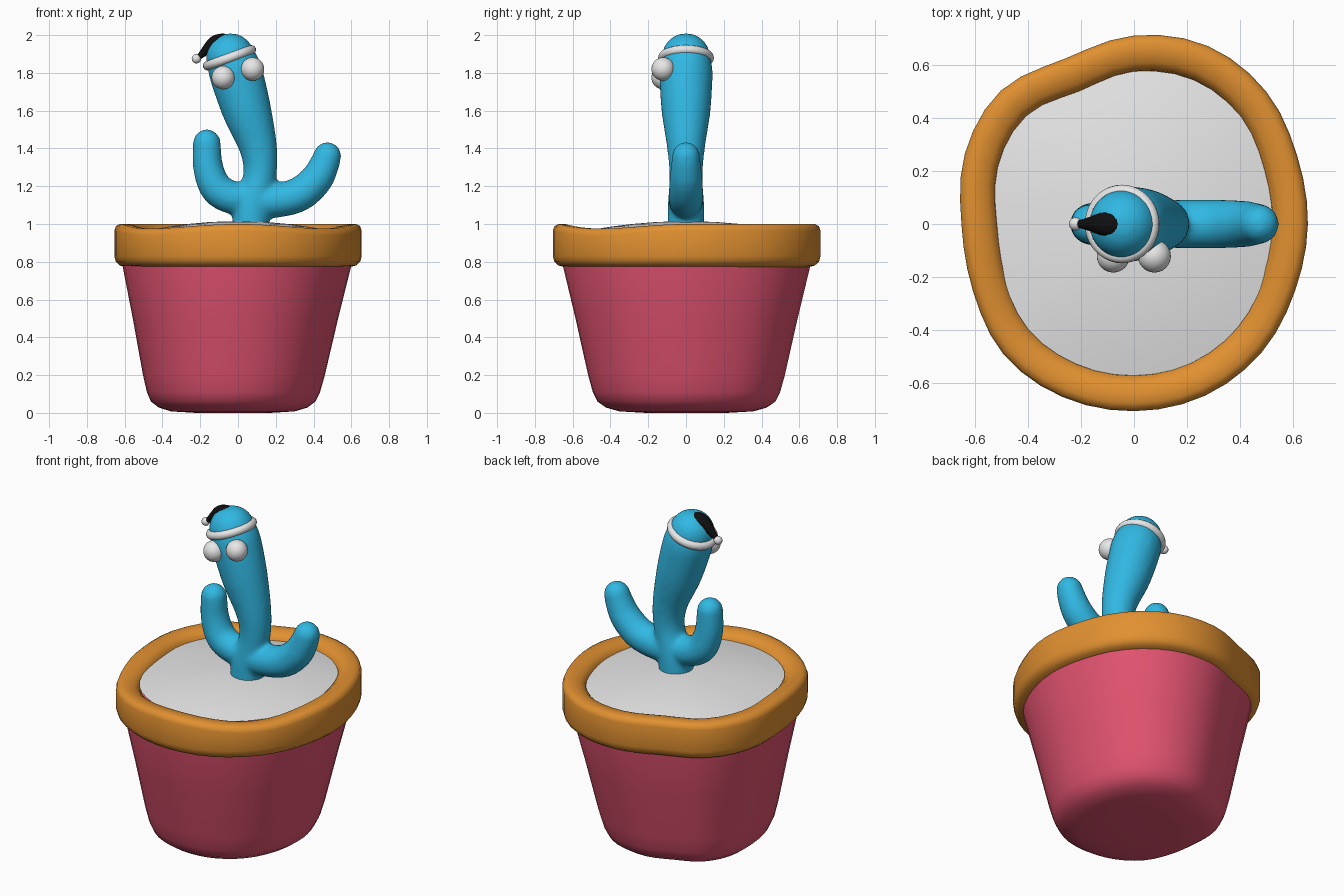
import bpy, bmesh
from math import sin, cos, pi, radians
from mathutils import Vector

if "Cube" in bpy.data.objects:
    bpy.data.objects.remove(bpy.data.objects["Cube"])


def material(name, r, g, b):
    m = bpy.data.materials.new(name)
    m.use_nodes = True
    m.diffuse_color = (r, g, b, 1)
    m.node_tree.nodes["Principled BSDF"].inputs["Base Color"].default_value = (r, g, b, 1)
    return m


PINK = material("pink clay", 0.75, 0.085, 0.16)
ORANGE = material("orange glaze", 0.75, 0.28, 0.03)
BLUE = material("cactus blue", 0.03, 0.48, 0.77)
WHITE = material("white", 0.8, 0.8, 0.8)
BLACK = material("black felt", 0.005, 0.005, 0.005)


def finish(bm, name, mat, angle=50):
    bmesh.ops.recalc_face_normals(bm, faces=bm.faces)
    mesh = bpy.data.meshes.new(name)
    bm.to_mesh(mesh)
    bm.free()
    ob = bpy.data.objects.new(name, mesh)
    bpy.context.collection.objects.link(ob)
    mesh.materials.append(mat)
    bpy.ops.object.select_all(action='DESELECT')
    ob.select_set(True)
    bpy.context.view_layer.objects.active = ob
    bpy.ops.object.shade_smooth_by_angle(angle=radians(angle))
    return ob


def loft(bm, rings):
    """Skin a list of closed rings and cap both ends."""
    loops = [[bm.verts.new(p) for p in ring] for ring in rings]
    for a, b in zip(loops, loops[1:]):
        for i in range(len(a)):
            j = (i + 1) % len(a)
            bm.faces.new((a[i], a[j], b[j], b[i]))
    bm.faces.new(loops[0])
    bm.faces.new(loops[-1])


def spline(p0, p1, p2, p3, t):
    return 0.5 * (2 * p1 + (p2 - p0) * t + (2 * p0 - 5 * p1 + 4 * p2 - p3) * t * t
                  + (3 * p1 - p0 - 3 * p2 + p3) * t ** 3)


# Uneven outline of the pot: one radius every 22.5 degrees
OUTLINE = [.655, .666, .705, .726, .71, .675, .71, .69,
           .65, .657, .695, .705, .705, .70, .682, .657]
SEGS = 48


def radius(a):
    n = len(OUTLINE)
    f = a / (2 * pi) * n
    i = int(f)
    return spline(*[OUTLINE[(i + k) % n] for k in (-1, 0, 1, 2)], f - i)


ANGLES = [2 * pi * i / SEGS for i in range(SEGS)]


def outline_ring(z, scale=1, offset=0, shift=0, wave=0):
    ring = []
    for a in ANGLES:
        r = radius(a) * scale + offset
        dip = wave * sin(2 * a) ** 2 if sin(a) < 0 else 0
        ring.append(Vector((r * cos(a) + shift, r * sin(a), z - dip)))
    return ring


# Pot body
bm = bmesh.new()
profile = [(.3, 0), (.5, .008), (.6, .028), (.665, .06), (.7, .11), (.735, .2),
           (.83, .5), (.925, .78), (.93, .84)]
loft(bm, [outline_ring(z, s, shift=-.027 * (1 - z)) for s, z in profile])
finish(bm, "pot_body", PINK)

# Rounded rim
bm = bmesh.new()
profile = [(-.065, .772), (-.03, .78), (-.008, .80), (0, .83), (0, .965), (-.008, .988),
           (-.03, 1), (-.065, 1), (-.105, .99), (-.132, .965), (-.145, .9)]
loft(bm, [outline_ring(z, offset=o, wave=.025 if z > .95 else 0) for o, z in profile])
caps = [f for f in bm.faces if len(f.verts) > 4]
bmesh.ops.delete(bm, geom=caps, context='FACES_ONLY')
finish(bm, "pot_rim", ORANGE)

# Domed soil
bm = bmesh.new()
loft(bm, [outline_ring(.955 + .06 * (1 - s * s), s * .81) for s in (1, .85, .7, .5, .3, .12)])
finish(bm, "soil", WHITE)


def tube(bm, path, sides=24, steps=6):
    """Round tube through (x, z, radius) points lying in the plane y = 0."""
    pts = [Vector(p) for p in path]
    pts = [2 * pts[0] - pts[1]] + pts + [2 * pts[-1] - pts[-2]]
    fine = [spline(*pts[i:i + 4], k / steps)
            for i in range(len(pts) - 3) for k in range(steps)] + [pts[-2]]
    rings = []
    for i, p in enumerate(fine):
        d = fine[min(i + 1, len(fine) - 1)] - fine[max(i - 1, 0)]
        side = Vector((d.y, 0, -d.x)).normalized()
        rings.append([Vector((p.x, 0, p.y)) + p.z * (side * cos(a) + Vector((0, sin(a), 0)))
                      for a in (2 * pi * k / sides for k in range(sides))])
    loft(bm, rings)


def ball(bm, x, y, z, r):
    made = bmesh.ops.create_uvsphere(bm, u_segments=24, v_segments=16, radius=r)
    bmesh.ops.translate(bm, verts=made["verts"], vec=(x, y, z))


# Cactus trunk and two arms, fused into one skin
bm = bmesh.new()
limbs = [
    [(.065, .96, .098), (.075, 1.1, .097), (.115, 1.25, .088), (.108, 1.4, .1),
     (.047, 1.6, .13), (-.012, 1.8, .141), (-.04, 1.88, .13)],
    [(.08, 1.13, .08), (-.03, 1.14, .088), (-.115, 1.19, .087), (-.158, 1.3, .08),
     (-.165, 1.428, .074)],
    [(.08, 1.12, .09), (.2, 1.125, .092), (.32, 1.155, .092), (.41, 1.23, .088),
     (.455, 1.31, .08), (.473, 1.36, .074)],
]
for limb in limbs:
    tube(bm, limb)
    x, z, r = limb[-1]
    ball(bm, x, 0, z, r)
cactus = finish(bm, "cactus", BLUE)
remesh = cactus.modifiers.new("fuse", 'REMESH')
remesh.mode = 'VOXEL'
remesh.voxel_size = .014
remesh.use_smooth_shade = True
smooth = cactus.modifiers.new("soften", 'SMOOTH')
smooth.iterations = 8

# Eyes
for name, x, z in (("right_eye", -.078, 1.775), ("left_eye", .077, 1.82)):
    bm = bmesh.new()
    ball(bm, x, -.121, z, .062)
    finish(bm, name, WHITE)

# Hat crown with its drooping tip
bm = bmesh.new()
tube(bm, [(-.045, 1.878, .122), (-.064, 1.925, .092), (-.088, 1.952, .06),
          (-.125, 1.953, .042), (-.165, 1.923, .027), (-.21, 1.88, .013)])
finish(bm, "hat_crown", BLACK)

# Hat brim and pompom
bpy.ops.mesh.primitive_torus_add(major_radius=.123, minor_radius=.025, major_segments=40,
                                 minor_segments=14, location=(-.045, 0, 1.88),
                                 rotation=(0, radians(-20), 0))
brim = bpy.context.object
brim.name = "hat_brim"
brim.data.materials.append(WHITE)
bpy.ops.object.shade_smooth()
bm = bmesh.new()
ball(bm, -.22, 0, 1.875, .025)
finish(bm, "hat_pompom", WHITE)
